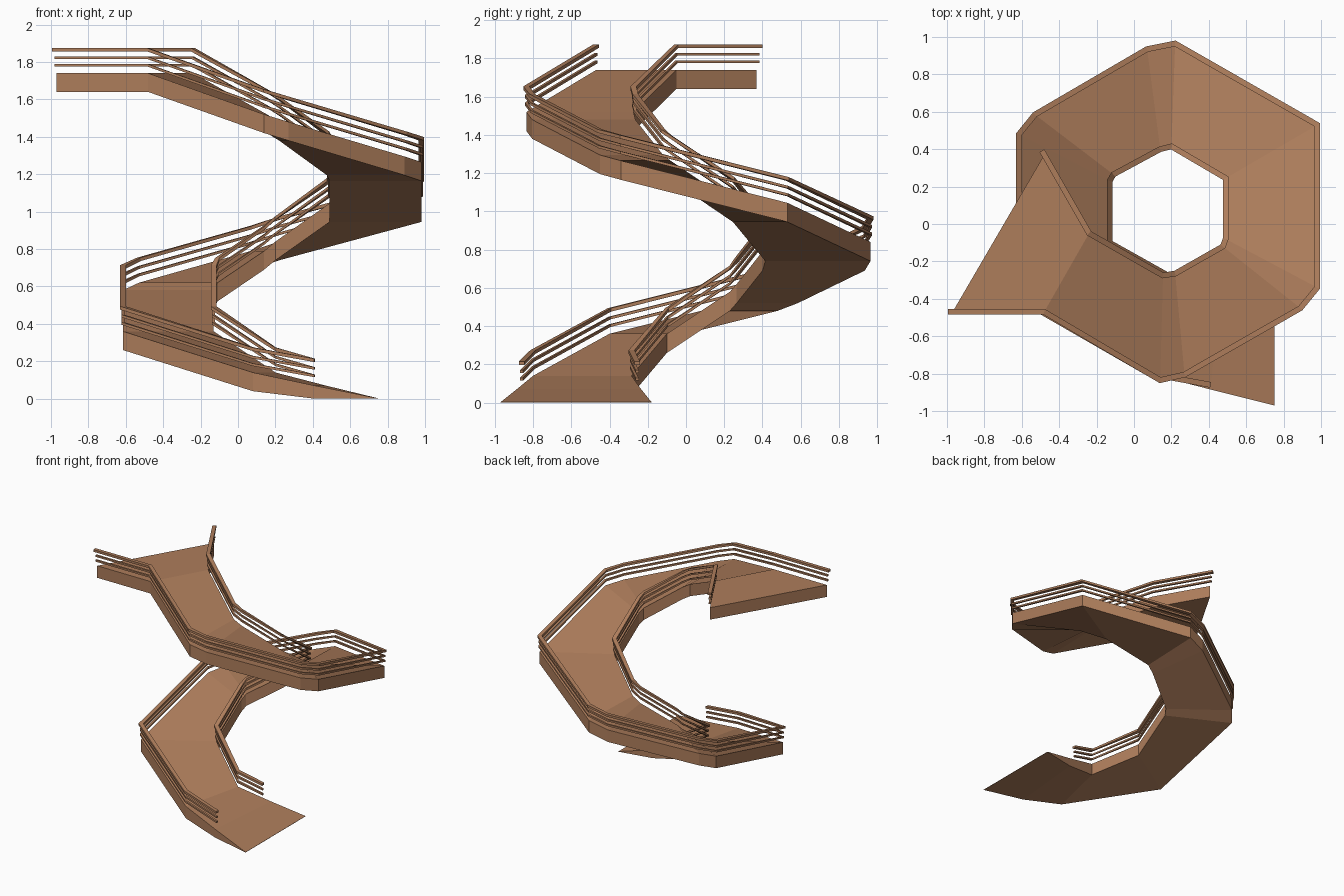
import bpy, bmesh
from mathutils import Vector

if "Cube" in bpy.data.objects:
    bpy.data.objects.remove(bpy.data.objects["Cube"])

wood = bpy.data.materials.new("warm brown")
wood.diffuse_color = (0.42, 0.205, 0.105, 1)
wood.use_nodes = True
wood.node_tree.nodes["Principled BSDF"].inputs["Base Color"].default_value = wood.diffuse_color
THICK = 0.10

# Stations from the top landing down: outer x, outer y, inner x, inner y, underside z
stations = [
    (-0.97, -0.47, -0.48, 0.37, 1.64),
    (-0.48, -0.47, -0.24, -0.05, 1.64),
    (0.14, -0.835, 0.155, -0.275, 1.42),
    (0.27, -0.805, 0.22, -0.265, 1.38),
    (0.89, -0.45, 0.475, -0.12, 1.195),
    (0.98, -0.34, 0.49, -0.08, 1.165),
    (0.98, 0.53, 0.49, 0.245, 0.945),
    (0.22, 0.965, 0.20, 0.415, 0.74),
    (0.07, 0.935, 0.14, 0.40, 0.69),
    (-0.53, 0.585, -0.11, 0.265, 0.52),
    (-0.615, 0.48, -0.13, 0.23, 0.48),
    (-0.615, -0.40, -0.13, -0.10, 0.26),
    (0.08, -0.80, 0.20, -0.285, 0.04),
    (0.41, -0.885, 0.47, -0.235, -0.03),
    (0.75, -0.97, 0.75, -0.18, -0.098),
]


def sweep(name, rings):
    """Skin a list of four-point rings into a closed solid."""
    bm = bmesh.new()
    vs = [[bm.verts.new(p) for p in r] for r in rings]
    for a, b in zip(vs, vs[1:]):
        for i in range(4):
            j = (i + 1) % 4
            bm.faces.new((a[i], a[j], b[j], b[i]))
    bm.faces.new(vs[0])
    bm.faces.new(vs[-1])
    bmesh.ops.recalc_face_normals(bm, faces=bm.faces)
    me = bpy.data.meshes.new(name)
    bm.to_mesh(me)
    bm.free()
    me.materials.append(wood)
    bpy.context.collection.objects.link(bpy.data.objects.new(name, me))


def rail(name, path, width, height):
    """Rectangular bar along a path, mitred in plan."""
    rings = []
    for i, p in enumerate(path):
        dirs = []
        for a, b in ((i - 1, i), (i, i + 1)):
            if a >= 0 and b < len(path):
                dirs.append((path[b] - path[a]).xy.normalized())
        t = (dirs[0] + dirs[-1]).normalized()
        half = width / 2 / t.dot(dirs[0])
        n = Vector((-t.y, t.x, 0)) * half
        h = Vector((0, 0, height / 2))
        rings.append([p + n + h, p - n + h, p - n - h, p + n - h])
    sweep(name, rings)


# Spiral ramp with landing, its foot tapering to the ground
rings = []
for ox, oy, ix, iy, z in stations:
    top, low = z + THICK, max(z, 0)
    rings.append([(ox, oy, top), (ix, iy, top), (ix, iy, low), (ox, oy, low)])
sweep("spiral_ramp", rings)

# Three handrails on each edge, stopping short of the foot
for side, k, end in (("outer", 0, (0.41, -0.86)), ("inner", 2, (0.41, -0.255))):
    for label, lift, w, h in (("top", 0.125, 0.03, 0.018),
                              ("middle", 0.082, 0.016, 0.014),
                              ("lower", 0.042, 0.016, 0.014)):
        path = [Vector((s[k], s[k + 1], s[4] + THICK + lift)) for s in stations[:13]]
        path[0] += (path[0] - path[1]).normalized() * (0.025 if label == "top" else 0.012)
        path.append(Vector((end[0], end[1], 0.08 + lift)))
        rail(f"{side}_{label}_rail", path, w, h)
